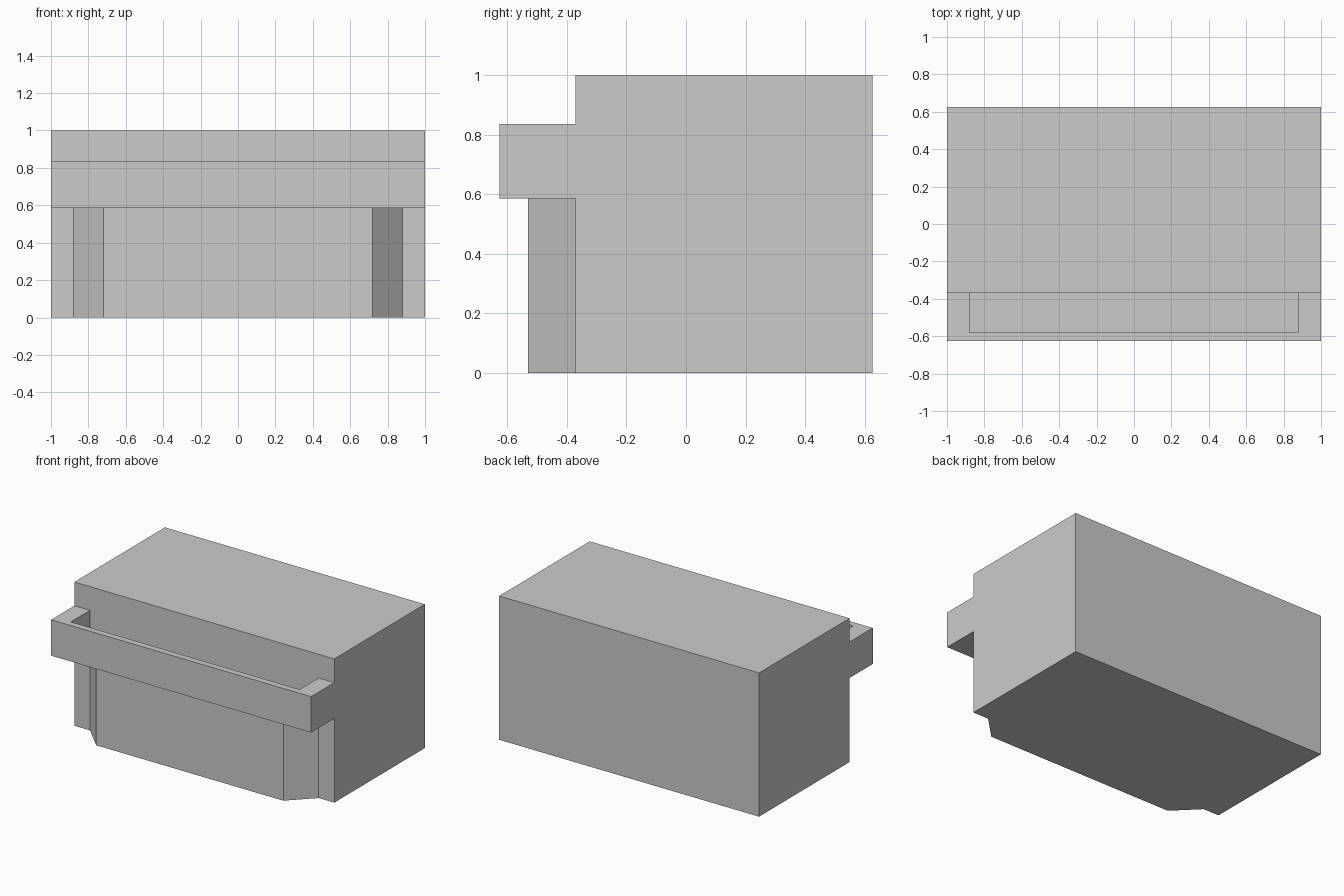
import bpy
import bmesh

if "Cube" in bpy.data.objects:
    bpy.data.objects.remove(bpy.data.objects["Cube"])


def prism(name, outline, z0, z1):
    """Extrude a plan outline (x, y) from z0 up to z1."""
    bm = bmesh.new()
    face = bm.faces.new([bm.verts.new((x, y, z0)) for x, y in outline])
    ext = bmesh.ops.extrude_face_region(bm, geom=[face], use_keep_orig=True)
    top = [v for v in ext["geom"] if isinstance(v, bmesh.types.BMVert)]
    bmesh.ops.translate(bm, verts=top, vec=(0, 0, z1 - z0))
    bmesh.ops.recalc_face_normals(bm, faces=bm.faces)
    mesh = bpy.data.meshes.new(name)
    bm.to_mesh(mesh)
    bm.free()
    obj = bpy.data.objects.new(name, mesh)
    bpy.context.collection.objects.link(obj)
    return obj


def rect(half, y0, y1):
    return [(-half, y0), (half, y0), (half, y1), (-half, y1)]


WALL_Y = -0.37

# Main block
prism("main_block", rect(1.0, WALL_Y, 0.625), 0.0, 1.0)

# Bay with angled ends below the trough
prism("lower_bay", [(-0.88, WALL_Y), (-0.72, -0.53), (0.72, -0.53), (0.88, WALL_Y)],
      0.0, 0.585)

# Projecting trough, hollowed from the top and open against the block
trough = prism("front_trough", rect(1.0, -0.625, WALL_Y), 0.585, 0.835)
cutter = prism("trough_cutter", rect(0.88, -0.58, -0.3), 0.63, 0.95)
cutter.hide_render = True
cutter.hide_viewport = True
cut = trough.modifiers.new("hollow", 'BOOLEAN')
cut.operation = 'DIFFERENCE'
cut.solver = 'EXACT'
cut.object = cutter
